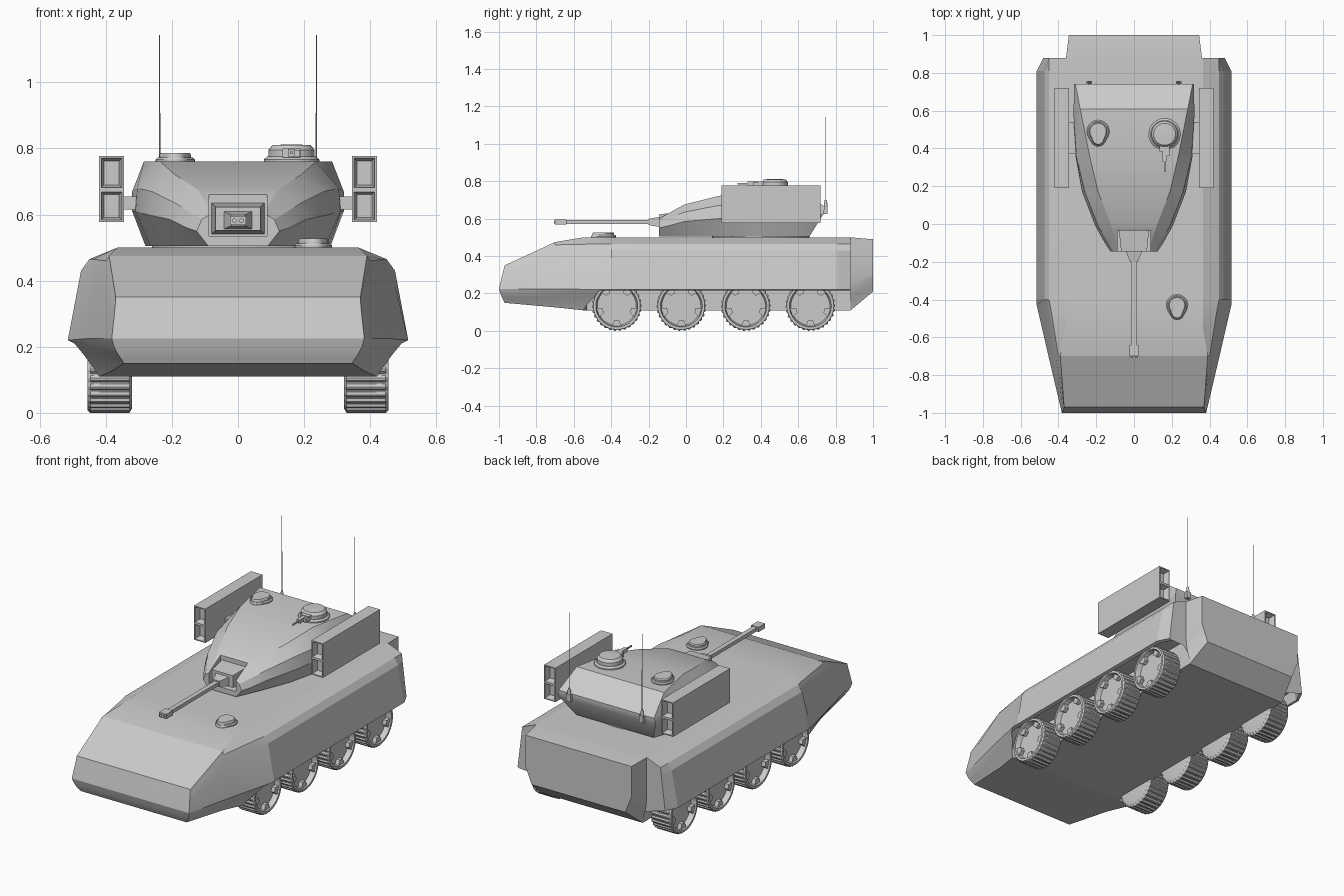
import bpy, bmesh, math
from mathutils import Matrix, Vector

if "Cube" in bpy.data.objects:
    bpy.data.objects.remove(bpy.data.objects["Cube"])


def finish(name, bm, angle=None):
    bmesh.ops.recalc_face_normals(bm, faces=bm.faces[:])
    me = bpy.data.meshes.new(name)
    bm.to_mesh(me)
    bm.free()
    ob = bpy.data.objects.new(name, me)
    bpy.context.collection.objects.link(ob)
    if angle:
        smooth(ob, angle)
    return ob


def smooth(ob, angle):
    bpy.ops.object.select_all(action='DESELECT')
    ob.select_set(True)
    bpy.context.view_layer.objects.active = ob
    bpy.ops.object.shade_smooth_by_angle(angle=math.radians(angle))


def loft(name, stations, angle=None):
    """Skin half-sections of (x, y, z), mirrored across x = 0."""
    bm = bmesh.new()
    rings = []
    for st in stations:
        right = [bm.verts.new(p) for p in st]
        left = [bm.verts.new((-x, y, z)) for x, y, z in st]
        rings.append((right, left))
    n = len(stations[0])
    for (ra, la), (rb, lb) in zip(rings, rings[1:]):
        a, b = ra + la[::-1], rb + lb[::-1]
        for i in range(2 * n):
            j = (i + 1) % (2 * n)
            bm.faces.new((a[i], a[j], b[j], b[i]))
    for r, l in (rings[0], rings[-1]):
        for i in range(n - 1):
            bm.faces.new((r[i], r[i + 1], l[i + 1], l[i]))
    return finish(name, bm, angle)


def box(name, x, y, z, taper=None):
    """Box from ranges; taper scales the -y end in (x, z)."""
    bm = bmesh.new()
    bmesh.ops.create_cube(bm, size=1)
    tx, tz = taper or (1, 1)
    for v in bm.verts:
        f = v.co.y < 0
        v.co = ((x[0] + x[1]) / 2 + v.co.x * (x[1] - x[0]) * (tx if f else 1),
                (y[0] + y[1]) / 2 + v.co.y * (y[1] - y[0]),
                (z[0] + z[1]) / 2 + v.co.z * (z[1] - z[0]) * (tz if f else 1))
    return finish(name, bm)


def lathe(name, profile, origin, axis='Z', n=24, tread=None, angle=30):
    """Spin (radius, height); profile rows listed in tread get gear teeth."""
    bm = bmesh.new()
    rings = []
    for k, (r, h) in enumerate(profile):
        ring = []
        for i in range(n):
            a = 2 * math.pi * i / n
            q = r - (0.006 if tread and k in tread and i % 4 > 1 else 0)
            c, s = q * math.cos(a), q * math.sin(a)
            p = Vector((c, s, h)) if axis == 'Z' else Vector((h, c, s))
            ring.append(bm.verts.new(p + Vector(origin)))
        rings.append(ring)
    for a, b in zip(rings, rings[1:]):
        for i in range(n):
            j = (i + 1) % n
            bm.faces.new((a[i], a[j], b[j], b[i]))
    bm.faces.new(rings[0])
    bm.faces.new(rings[-1])
    return finish(name, bm, angle)


def hatch(name, x, y, z, r):
    """Egg-shaped hatch: hull of stacked circles pointing forward."""
    for part, k, h0, h1 in (("rim", 1.0, -.01, .012), ("lid", .8, .01, .027)):
        bm = bmesh.new()
        for cy, cr in ((y + .01, r), (y - .03, r * .65)):
            for i in range(24):
                c, s = math.cos(i * math.pi / 12), math.sin(i * math.pi / 12)
                for q, h in ((k, h0), (k, h1 - .006), (k * .9, h1)):
                    bm.verts.new((x + c * cr * q, cy + s * cr * q, z + h))
        res = bmesh.ops.convex_hull(bm, input=bm.verts[:])
        junk = [g for g in res['geom_interior'] if isinstance(g, bmesh.types.BMVert)]
        bmesh.ops.delete(bm, geom=junk, context='VERTS')
        finish(f"{name}_{part}", bm, 30)


# hull: top edge, shoulder, chine, widest line, lip, wheel well corners, bottom
def hull_mid(y, d=0):
    return [(.365, y, .50), (.45, y, .465), (.475 - d * .6, y, .43), (.515 - d, y, .22),
            (.495 - d, y, .215), (.48 - d, y, .275), (.335, y, .275), (.335, y, .11)]


loft("hull", [
    [(.37, -.97, .35), (.372, -.977, .32), (.375, -.985, .29), (.382, -1, .225),
     (.375, -.992, .2), (.365, -.985, .18), (.355, -.977, .165), (.345, -.97, .15)],
    [(.39, -.70, .475), (.40, -.70, .46), (.415, -.70, .43), (.455, -.69, .225),
     (.445, -.69, .205), (.425, -.69, .18), (.40, -.69, .15), (.385, -.69, .125)],
    [(.365, -.55, .50), (.44, -.45, .465), (.465, -.40, .43), (.515, -.43, .22),
     (.495, -.47, .21), (.47, -.49, .18), (.44, -.53, .14), (.42, -.55, .11)],
    hull_mid(-.40)[:4] + [(.495, -.45, .215), (.48, -.47, .275), (.335, -.52, .275), (.335, -.53, .11)],
    hull_mid(.81),
    hull_mid(.88, .035),
    [(.36, .88, .50), (.36, .88, .46), (.36, .88, .42), (.36, .88, .25),
     (.355, .88, .21), (.35, .88, .18), (.34, .88, .15), (.335, .88, .11)],
    [(.345, 1, .49), (.345, 1, .46), (.345, 1, .42), (.345, 1, .31),
     (.335, 1, .285), (.325, 1, .26), (.315, 1, .235), (.305, 1, .21)]], 15)

# wheels with treaded rims and five lugs in a recessed face
for s, side in ((1, "right"), (-1, "left")):
    for i, y in enumerate((-.37, -.025, .32, .665)):
        name = f"{side}_wheel_{i + 1}"
        prof = [(.05, .32), (.118, .32), (.133, .328), (.133, .447),
                (.125, .455), (.112, .455), (.104, .425), (.04, .425)]
        lathe(name, [(r, h * s) for r, h in prof], (0, y, .133), 'X', 120, (2, 3))
        for k in range(5):
            bm = bmesh.new()
            bmesh.ops.create_cube(bm, size=1)
            for v in bm.verts:
                w = .05 if v.co.z < 0 else .026
                v.co = (s * (.436 + v.co.x * .024), v.co.y * w, -.092 + v.co.z * .03)
            bm.transform(Matrix.Translation((0, y, .133)) @ Matrix.Rotation(k * math.tau / 5, 4, 'X'))
            finish(f"{name}_lug_{k + 1}", bm)

# turret ring and turret shell
lathe("turret_ring", [(.26, .49), (.26, .512)], (0, .40, 0), n=48)
turret = loft("turret", [
    [(.085, -.145, .60), (.11, -.145, .585), (.125, -.145, .55), (.09, -.145, .505)],
    [(.09, -.10, .625), (.135, -.10, .60), (.155, -.10, .56), (.11, -.10, .505)],
    [(.12, -.01, .675), (.19, -.01, .635), (.205, -.01, .585), (.15, -.01, .505)],
    [(.19, .17, .72), (.26, .17, .67), (.275, .17, .60), (.22, .17, .505)],
    [(.235, .36, .76), (.305, .36, .68), (.31, .36, .61), (.265, .36, .505)],
    [(.285, .61, .76), (.32, .58, .67), (.32, .58, .61), (.28, .58, .505)],
    [(.31, .74, .665), (.317, .74, .65), (.315, .735, .625), (.25, .66, .505)]])

# gun opening cut into the turret nose
cutter = box("mantlet_cutter", (-.088, .088), (-.3, -.035), (.535, .8))
cutter.hide_render = True
mod = turret.modifiers.new("opening", 'BOOLEAN')
mod.object, mod.operation, mod.solver = cutter, 'DIFFERENCE', 'EXACT'
bpy.context.view_layer.objects.active = turret
bpy.ops.object.modifier_apply(modifier=mod.name)
bpy.data.objects.remove(cutter)
smooth(turret, 24)

# main gun
box("mantlet", (-.08, .08), (-.145, -.03), (.54, .635), (.85, .75))
box("gun_collar", (-.045, .045), (-.20, -.14), (.555, .61), (.45, .6))
box("gun_sleeve", (-.014, .014), (-.65, -.19), (.571, .592))
box("muzzle", (-.024, .024), (-.70, -.64), (.568, .596))
for s, side in ((1, "right"), (-1, "left")):
    lathe(f"{side}_bore", [(.007, .0), (.007, .006)], (0, 0, 0), n=12).matrix_world = \
        Matrix.Translation((s * .011, -.70, .582)) @ Matrix.Rotation(math.pi / 2, 4, 'X')

# missile pods: stacked cells with tapered recesses at both ends
for s, side in ((1, "right"), (-1, "left")):
    for tag, z0, z1 in (("lower", .577, .675), ("upper", .675, .777)):
        xs = sorted((s * .345, s * .42))
        pod = box(f"{side}_{tag}_missile_cell", xs, (.19, .72), (z0, z1))
        bm = bmesh.new()
        bm.from_mesh(pod.data)
        ends = [f for f in bm.faces if abs(f.normal.y) > .9]
        bmesh.ops.inset_individual(bm, faces=ends, thickness=.009)
        bmesh.ops.inset_individual(bm, faces=ends, thickness=.012, depth=-.035)
        bm.to_mesh(pod.data)
        bm.free()
    box(f"{side}_pod_mount", sorted((s * .29, s * .35)), (.37, .54), (.615, .655))

    # antennas on the turret rear
    x = .237 * s
    box(f"{side}_antenna_bracket", (x - .014, x + .014), (.725, .757), (.625, .665))
    lathe(f"{side}_antenna_base", [(.009, .63), (.009, .68), (.005, .70)], (x, .747, 0), n=12)
    lathe(f"{side}_antenna", [(.002, .69), (.0015, 1.143)], (x, .747, 0), n=6)

# hatches and commander's cupola
hatch("gunner_hatch", -.19, .48, .76, .06)
hatch("driver_hatch", .228, -.44, .50, .057)
lathe("cupola_base", [(.084, .75), (.084, .767), (.074, .775)], (.162, .475, 0), n=32)
lathe("cupola", [(.07, .77), (.07, .795), (.058, .81), (.02, .812)], (.162, .475, 0), n=32)

# cupola machine gun
box("machine_gun_mount", (.135, .189), (.385, .42), (.772, .80))
box("machine_gun_body", (.151, .173), (.33, .41), (.776, .798))
box("machine_gun_barrel", (.158, .166), (.275, .34), (.783, .791))
box("machine_gun_ammo_box", (.172, .188), (.36, .395), (.774, .796))
